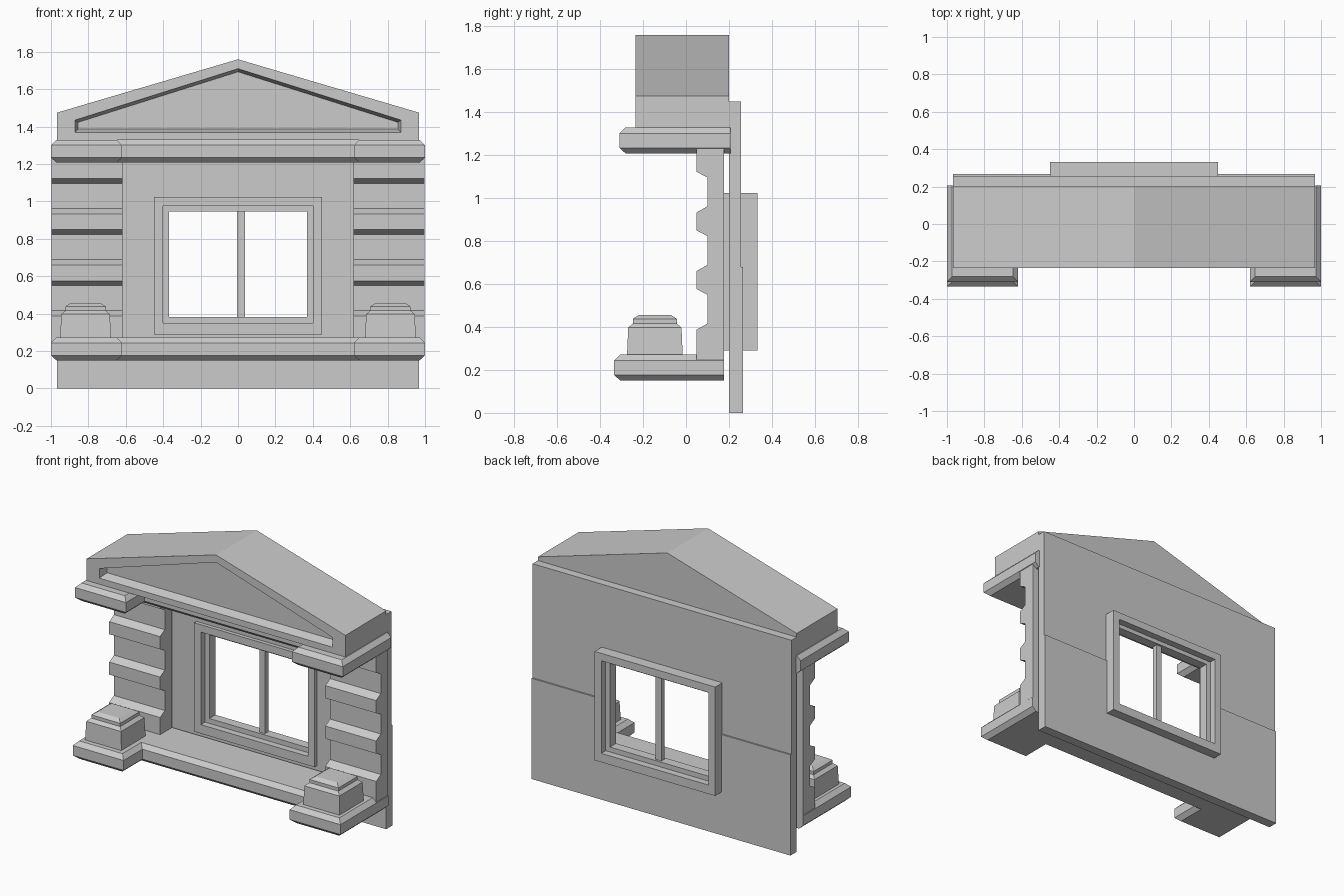
import bpy
import bmesh

if "Cube" in bpy.data.objects:
    bpy.data.objects.remove(bpy.data.objects["Cube"], do_unlink=True)

stone = bpy.data.materials.new("grey stone")
stone.use_nodes = True
GREY = (0.6, 0.6, 0.6, 1)
stone.diffuse_color = GREY
stone.node_tree.nodes["Principled BSDF"].inputs["Base Color"].default_value = GREY


def loft(name, rings, closed=False):
    """Skin equal-length rings of points; cap the ends unless the rings close up."""
    bm = bmesh.new()
    loops = [[bm.verts.new(p) for p in ring] for ring in rings]
    pairs = list(zip(loops, loops[1:]))
    if closed:
        pairs.append((loops[-1], loops[0]))
    else:
        bm.faces.new(loops[0])
        bm.faces.new(loops[-1])
    for a, b in pairs:
        for i in range(len(a)):
            j = (i + 1) % len(a)
            bm.faces.new((a[i], a[j], b[j], b[i]))
    bmesh.ops.recalc_face_normals(bm, faces=bm.faces)
    mesh = bpy.data.meshes.new(name)
    bm.to_mesh(mesh)
    bm.free()
    mesh.materials.append(stone)
    obj = bpy.data.objects.new(name, mesh)
    bpy.context.collection.objects.link(obj)
    return obj


def rect(x, z0, z1, y):
    return [(-x, y, z0), (x, y, z0), (x, y, z1), (-x, y, z1)]


def extrude_y(name, outline, y0, y1):
    return loft(name, [[(x, y, z) for x, z in outline] for y in (y0, y1)])


def frame(name, outer, inner, y0, y1):
    loft(name, [rect(*outer, y0), rect(*outer, y1),
                rect(*inner, y1), rect(*inner, y0)], closed=True)


# Back wall in two slabs notched around the window
SPLIT = 0.68
for name, edge, notch, back in (("upper_wall", 1.45, 1.0, 0.256),
                                ("lower_wall", 0.0, 0.32, 0.266)):
    extrude_y(name, [(-0.967, SPLIT), (-0.967, edge), (0.967, edge), (0.967, SPLIT),
                     (0.42, SPLIT), (0.42, notch), (-0.42, notch), (-0.42, SPLIT)],
              0.2, back)

# Window: deep outer frame, thinner sash, central bar
frame("window_frame", (0.45, 0.29, 1.025), (0.4, 0.35, 0.975), 0.175, 0.332)
frame("window_sash", (0.41, 0.34, 0.985), (0.368, 0.383, 0.947), 0.22, 0.285)
extrude_y("window_bar", [(-0.005, 0.37), (0.037, 0.37), (0.037, 0.96), (-0.005, 0.96)],
          0.235, 0.27)


# Base and cornice: stepped plan with bevelled top and bottom edges
def ledge(name, z, front, back):
    rings = []
    for dz, d in ((0, 0.03), (0.027, 0), (0.094, 0), (0.122, 0.028)):
        half = [(1 - d, back), (1 - d, front + d),
                (0.62 + d, front + d), (0.62 + d, front + 0.2 + d)]
        plan = half + [(-x, y) for x, y in reversed(half)]
        rings.append([(x, y, z + dz) for x, y in plan])
    loft(name, rings)


ledge("base_ledge", 0.15, -0.335, 0.178)
ledge("cornice", 1.207, -0.31, 0.207)


# Gabled roof with a recessed pediment panel in its front
def gable(x, bottom, eave, peak, y):
    return [(-x, y, bottom), (x, y, bottom), (x, y, eave), (0, y, peak), (-x, y, eave)]


loft("roof", [gable(0.967, 1.329, 1.475, 1.76, 0.2),
              gable(0.967, 1.329, 1.475, 1.76, -0.235),
              gable(0.872, 1.37, 1.435, 1.71, -0.235),
              gable(0.855, 1.388, 1.423, 1.693, -0.175)])

# Side pilasters with bevelled grooves, and stepped pedestals in front of them
profile = [(0.178, 1.23), (0.05, 1.23)]
for i in range(3):
    z = 1.122 - 0.273 * i
    profile += [(0.05, z), (0.1, z - 0.026), (0.1, z - 0.16), (0.05, z - 0.188)]
profile += [(0.05, 0.245), (0.178, 0.245)]

for side, s in (("left", 1), ("right", -1)):
    loft(side + "_pilaster", [[(s * x, y, z) for y, z in profile] for x in (0.617, 0.997)])
    rings = []
    for z, d in ((0.26, 0), (0.397, 0.006), (0.416, 0.028), (0.438, 0.028), (0.456, 0.055)):
        hx, hy = 0.136 - d, 0.13 - d
        rings.append([(s * 0.815 + a * hx, -0.145 + b * hy, z)
                      for a, b in ((-1, -1), (1, -1), (1, 1), (-1, 1))])
    loft(side + "_pedestal", rings)
